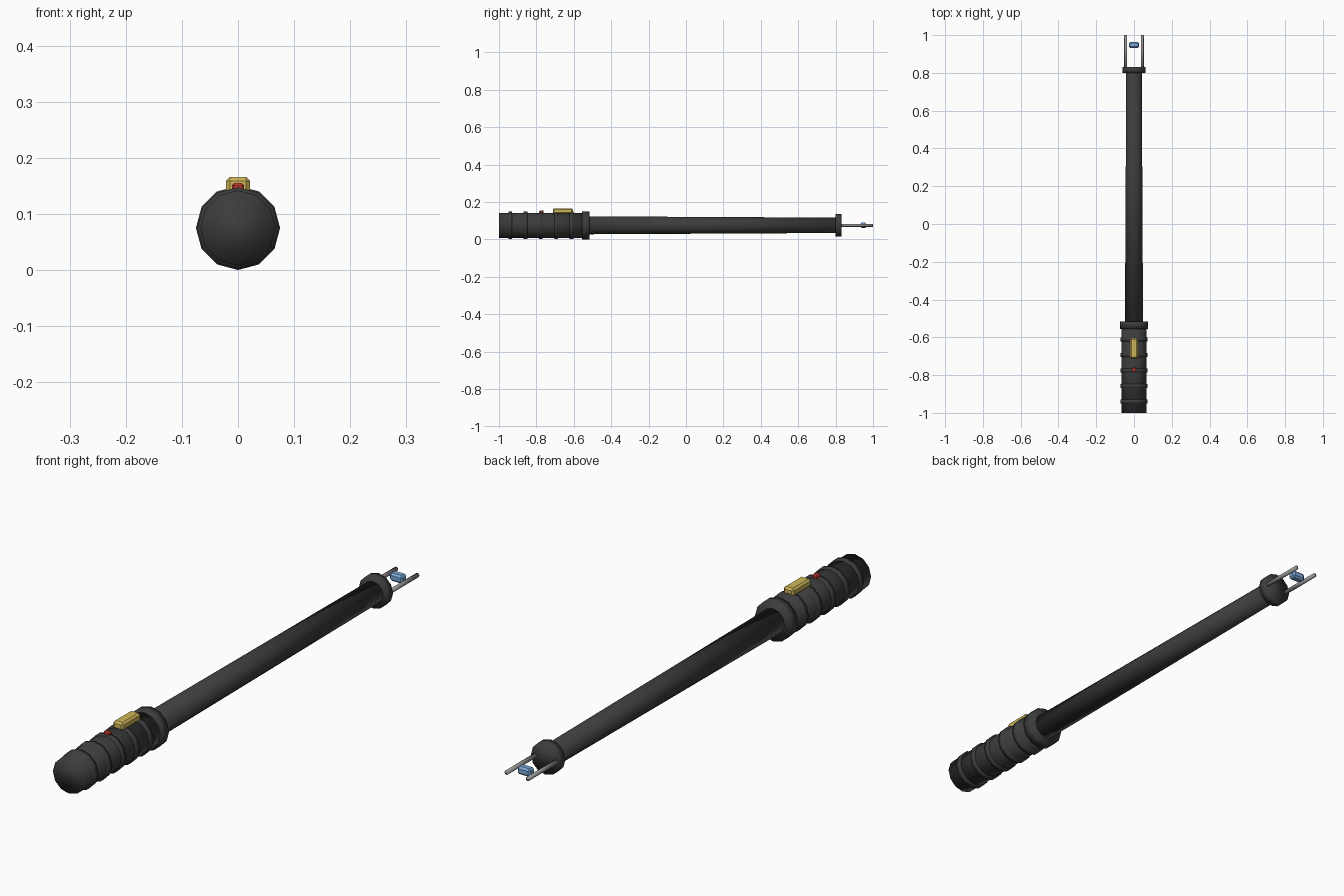
import bpy, bmesh, math
from mathutils import Matrix, Vector

if "Cube" in bpy.data.objects:
    bpy.data.objects.remove(bpy.data.objects["Cube"])

CZ = 0.075  # height of the baton axis


def material(name, rgb):
    m = bpy.data.materials.new(name)
    m.diffuse_color = (*rgb, 1)
    m.use_nodes = True
    m.node_tree.nodes["Principled BSDF"].inputs["Base Color"].default_value = m.diffuse_color
    return m


black = material("black rubber", (0.045, 0.045, 0.045))
metal = material("grey metal", (0.3, 0.3, 0.3))
yellow = material("yellow switch", (0.62, 0.47, 0.1))
red = material("red button", (0.6, 0.05, 0.03))
blue = material("blue spark", (0.2, 0.4, 0.7))


def finish(name, bm, mat, smooth):
    me = bpy.data.meshes.new(name)
    for f in bm.faces:
        f.smooth = smooth
    bm.to_mesh(me)
    bm.free()
    me.materials.append(mat)
    ob = bpy.data.objects.new(name, me)
    bpy.context.collection.objects.link(ob)
    return ob


def rod(name, y0, y1, r0, r1, mat, sides=12, x=0):
    """Cylinder or cone along y, from y0 (radius r0) to y1 (radius r1)."""
    bm = bmesh.new()
    bmesh.ops.create_cone(bm, cap_ends=True, segments=sides,
                          radius1=r0, radius2=r1, depth=y1 - y0)
    bm.transform(Matrix.Translation((x, (y0 + y1) / 2, CZ))
                 @ Matrix.Rotation(-math.pi / 2, 4, 'X'))
    return finish(name, bm, mat, True)


def block(name, centre, size, bevel, mat):
    """Box with chamfered edges."""
    bm = bmesh.new()
    bmesh.ops.create_cube(bm, size=1)
    bm.transform(Matrix.Translation(centre) @ Matrix.Diagonal((*size, 1)))
    bmesh.ops.bevel(bm, geom=bm.edges[:], offset=bevel, segments=1,
                    affect='EDGES', profile=0.5)
    return finish(name, bm, mat, False)


# Handle with grip rings and guard
rod("handle", -1.0, -0.54, 0.067, 0.067, black)
for i in range(5):
    y = -0.94 + i * 0.082
    rod(f"grip_ring_{i + 1}", y - 0.01, y + 0.01, 0.0725, 0.0725, black)
rod("guard", -0.555, -0.515, 0.075, 0.075, black)

# Tapered shaft and end collar
rod("shaft", -0.53, 0.82, 0.048, 0.041, black)
rod("end_collar", 0.80, 0.832, 0.06, 0.06, black)

# Twin prongs with the spark between them
for side, x in (("left", -0.044), ("right", 0.044)):
    rod(f"prong_{side}", 0.82, 1.0, 0.008, 0.008, metal, 8, x)
block("spark", (0, 0.948, CZ), (0.054, 0.032, 0.03), 0.007, blue)

# Switch and button on top of the handle
block("switch", (0, -0.658, 0.151), (0.043, 0.108, 0.03), 0.007, yellow)
block("button", (0, -0.772, 0.147), (0.022, 0.022, 0.016), 0.004, red)
